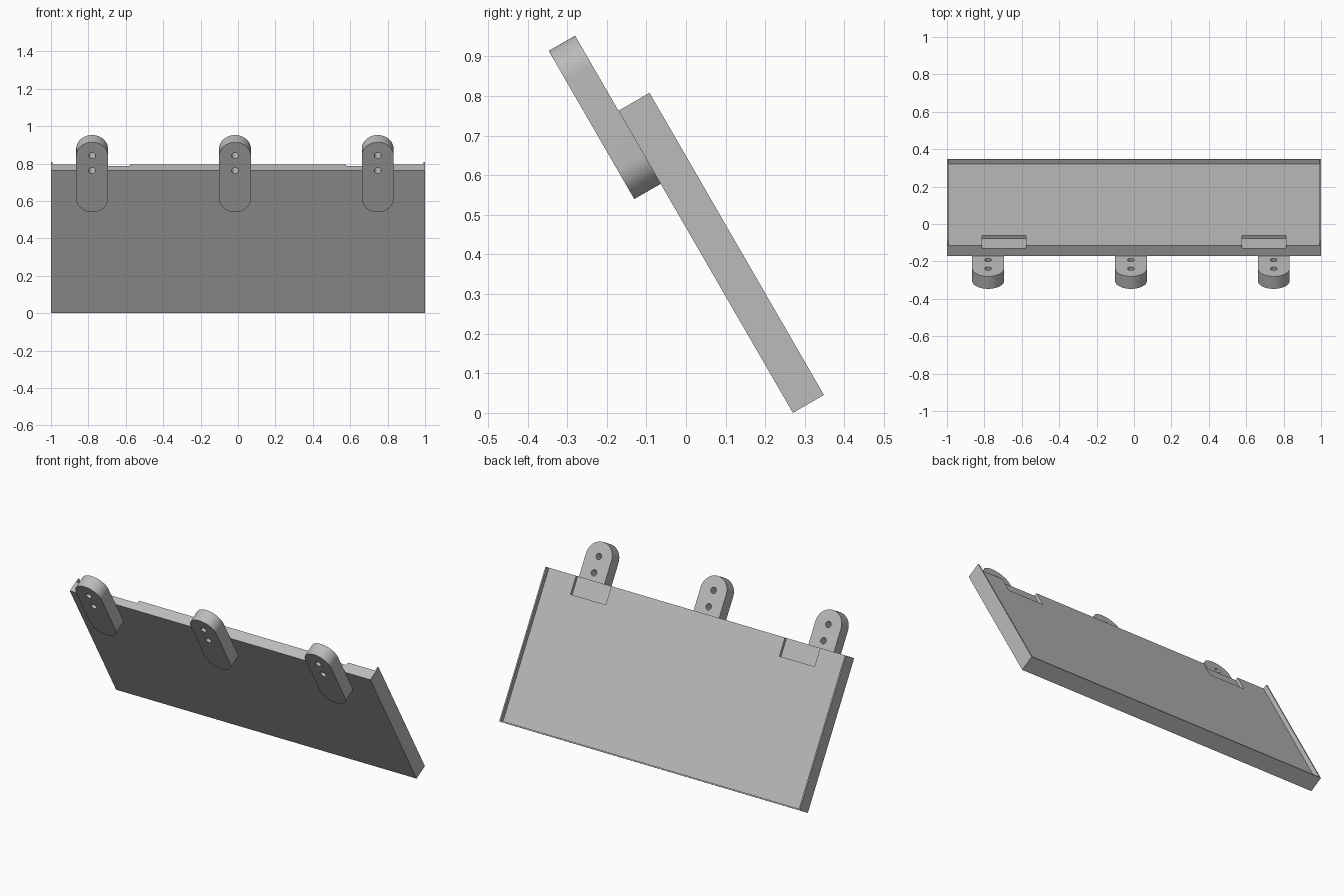
import bpy, bmesh, math
from mathutils import Matrix, Vector

if "Cube" in bpy.data.objects:
    bpy.data.objects.remove(bpy.data.objects["Cube"], do_unlink=True)

# Panel plane: local x across, y up the slope, z out of the front face
TILT = Matrix.Translation((0, 0.27, 0)) @ Matrix.Rotation(math.radians(120), 4, 'X')
HEIGHT, DEPTH, FLOOR, RIM = 0.881, 0.0905, 0.064, 0.008
TAB_R, TAB_T, TAB_LOW, TAB_TOP = 0.085, 0.077, 0.668, 1.1

grey = bpy.data.materials.new("light grey")
grey.use_nodes = True
grey.diffuse_color = (0.5, 0.5, 0.5, 1)
grey.node_tree.nodes["Principled BSDF"].inputs["Base Color"].default_value = (0.5, 0.5, 0.5, 1)


def make(name, bm):
    mesh = bpy.data.meshes.new(name)
    bmesh.ops.recalc_face_normals(bm, faces=bm.faces)
    bm.to_mesh(mesh)
    bm.free()
    mesh.materials.append(grey)
    obj = bpy.data.objects.new(name, mesh)
    bpy.context.collection.objects.link(obj)
    obj.matrix_world = TILT
    return obj


def box(name, low, high):
    low, high = Vector(low), Vector(high)
    bm = bmesh.new()
    bmesh.ops.create_cube(bm, size=1, matrix=Matrix.Translation((low + high) / 2)
                          @ Matrix.Diagonal((*(high - low), 1)))
    return make(name, bm)


def prism(name, points, z0, z1):
    bm = bmesh.new()
    face = bm.faces.new([bm.verts.new((x, y, z0)) for x, y in points])
    out = bmesh.ops.extrude_face_region(bm, geom=[face])
    bmesh.ops.translate(bm, vec=(0, 0, z1 - z0),
                        verts=[v for v in out["geom"] if isinstance(v, bmesh.types.BMVert)])
    return make(name, bm)


def arc(cy, radius, start, sweep, steps):
    angles = [start + sweep * i / steps for i in range(steps + 1)]
    return [(radius * math.cos(a), cy + radius * math.sin(a)) for a in angles]


def cut(obj, cutter):
    bpy.context.view_layer.update()
    mod = obj.modifiers.new("cut", 'BOOLEAN')
    mod.operation, mod.solver, mod.object = 'DIFFERENCE', 'EXACT', cutter
    bpy.context.view_layer.objects.active = obj
    bpy.ops.object.modifier_apply(modifier=mod.name)
    bpy.data.objects.remove(cutter, do_unlink=True)


# Tray: shallow recess in the back, open at the top, with thin side and bottom rims
tray = box("tray", (-1, 0, -DEPTH), (1, HEIGHT, 0))
cut(tray, box("recess", (RIM - 1, RIM, -1), (1 - RIM, 1, -FLOOR)))

# Two shallow notches in the recess floor at the top edge
for side in (-1, 1):
    a, b = sorted((side * 0.578, side * 0.812))
    cut(tray, box("notch", (a, HEIGHT - 0.106, -FLOOR - 0.01), (b, 1, 0.018 - FLOOR)))

# Mounting tab: round-ended bar with two through holes
outline = (arc(TAB_TOP - TAB_R, TAB_R, 0, math.pi, 32)
           + arc(TAB_LOW + TAB_R, TAB_R, math.pi, math.pi, 32))
tab = prism("mounting_tab_1", outline, 0, TAB_T)
for drop in (0.083, 0.176):
    ring = arc(TAB_TOP - drop, 0.018, 0, math.tau, 24)[:-1]
    cut(tab, prism("hole", ring, -0.1, 0.2))

bpy.ops.object.select_all(action='DESELECT')
tab.select_set(True)
bpy.context.view_layer.objects.active = tab
bpy.ops.object.shade_smooth_by_angle(angle=math.radians(30))

# Three tabs along the top of the front face
tab.matrix_world = Matrix.Translation((-0.78, 0, 0)) @ TILT
for i, x in enumerate((-0.016, 0.747)):
    copy = tab.copy()
    copy.name = f"mounting_tab_{i + 2}"
    bpy.context.collection.objects.link(copy)
    copy.matrix_world = Matrix.Translation((x, 0, 0)) @ TILT
